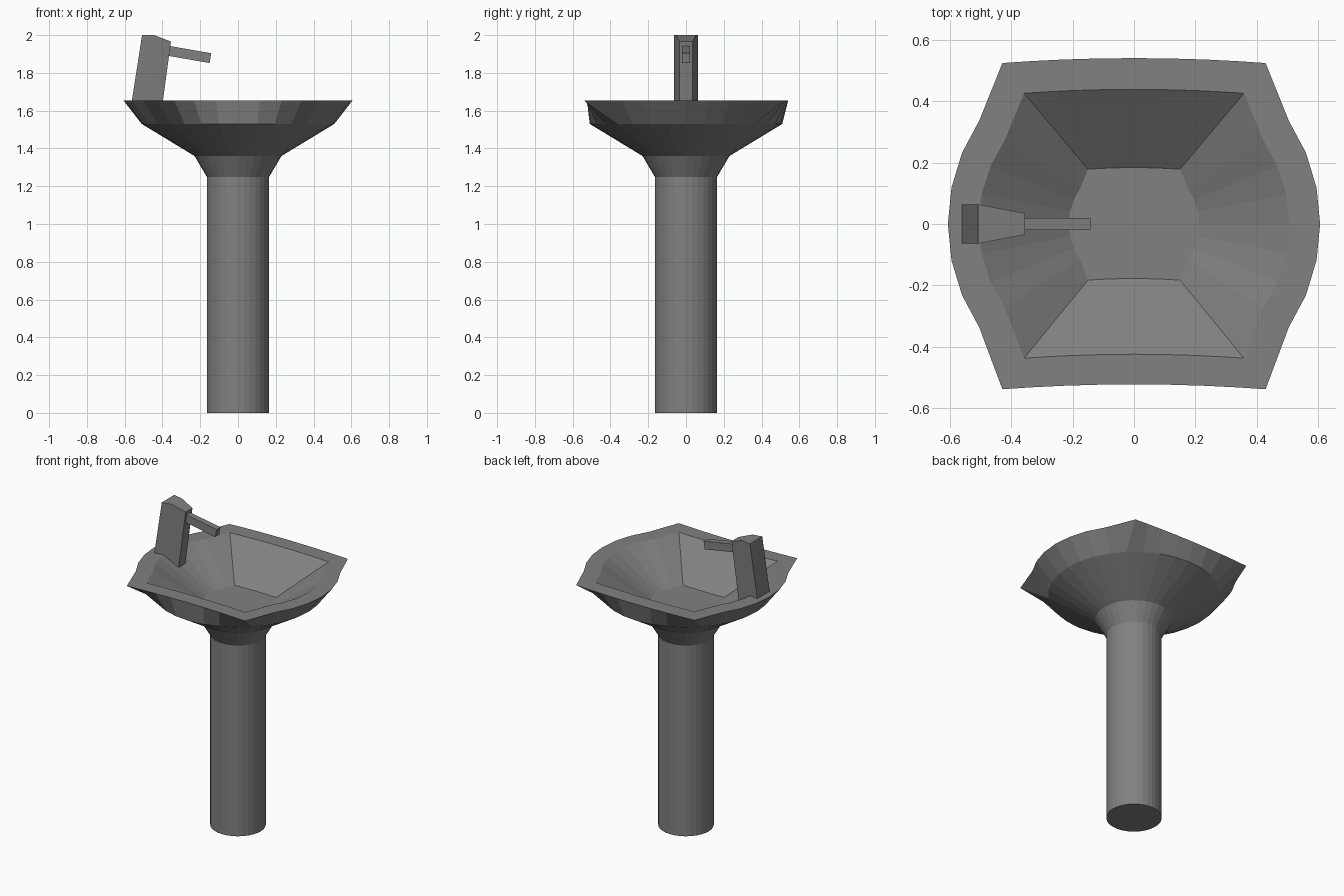
import bpy, bmesh
from math import sin, cos, tau

cube = bpy.data.objects.get("Cube")
if cube:
    bpy.data.objects.remove(cube, do_unlink=True)

SIDES = 32
RIM_Z = 1.655

grey = bpy.data.materials.new("grey ceramic")
grey.use_nodes = True
grey.diffuse_color = (0.22, 0.22, 0.22, 1)
grey.node_tree.nodes["Principled BSDF"].inputs["Base Color"].default_value = grey.diffuse_color


def circle(r, z):
    return [(r * cos(tau * i / SIDES), r * sin(tau * i / SIDES), z) for i in range(SIDES)]


def basin_outline(sx, sy, z):
    """Rounded left and right sides, nearly straight front and back."""
    points = []
    for x, y, _ in circle(0.607, z):
        if abs(y) > abs(x) - 0.001:
            side = 1 if y > 0 else -1
            y = side * 0.532 + 0.009 - 0.016 * (x / 0.43) ** 2
        points.append((x * sx, y * sy, z))
    return points


def loft(name, rings, cap_start=False, cap_end=False):
    """Skin a list of equally long point rings."""
    bm = bmesh.new()
    loops = [[bm.verts.new(p) for p in ring] for ring in rings]
    n = len(rings[0])
    for low, high in zip(loops, loops[1:]):
        for i in range(n):
            j = (i + 1) % n
            bm.faces.new((low[i], low[j], high[j], high[i]))
    if cap_start:
        bm.faces.new(loops[0][::-1])
    if cap_end:
        bm.faces.new(loops[-1])
    mesh = bpy.data.meshes.new(name)
    bm.to_mesh(mesh)
    bm.free()
    mesh.materials.append(grey)
    obj = bpy.data.objects.new(name, mesh)
    bpy.context.collection.objects.link(obj)
    return obj


# Pedestal with flared collar
loft("pedestal", [circle(0.165, 0), circle(0.165, 1.25), circle(0.23, 1.36)], cap_start=True)

# Basin: outer shell, flat rim, inner bowl and floor
loft("basin", [
    circle(0.23, 1.36),
    circle(0.51, 1.53),
    basin_outline(1, 1, RIM_Z),
    basin_outline(0.835, 0.812, RIM_Z),
    basin_outline(0.35, 0.34, 1.46),
], cap_end=True)


def tap_section(back, middle, front):
    """Tapered six-point section, each station given as (x, z)."""
    stations = [(back, 0.064), (middle, 0.052), (front, 0.035)]
    left = [(x, -w, z) for (x, z), w in stations]
    right = [(x, w, z) for (x, z), w in reversed(stations)]
    return left + right


# Tap body leaning towards the bowl, its foot sunk into the basin
loft("tap_body", [
    tap_section((-0.567, 1.62), (-0.485, 1.59), (-0.41, 1.56)),
    tap_section((-0.508, 2.0), (-0.445, 2.0), (-0.355, 1.966)),
], cap_start=True, cap_end=True)


def spout_section(x, low, high, lean):
    return [(x, -0.02, low), (x, 0.02, low), (x + lean, 0.02, high), (x + lean, -0.02, high)]


# Spout
loft("tap_spout", [
    spout_section(-0.385, 1.893, 1.945, 0.008),
    spout_section(-0.15, 1.852, 1.904, 0.008),
], cap_start=True, cap_end=True)

# Keep all face normals pointing outwards
for name in ("tap_body", "tap_spout"):
    mesh = bpy.data.objects[name].data
    bm = bmesh.new()
    bm.from_mesh(mesh)
    bmesh.ops.recalc_face_normals(bm, faces=bm.faces)
    bm.to_mesh(mesh)
    bm.free()
